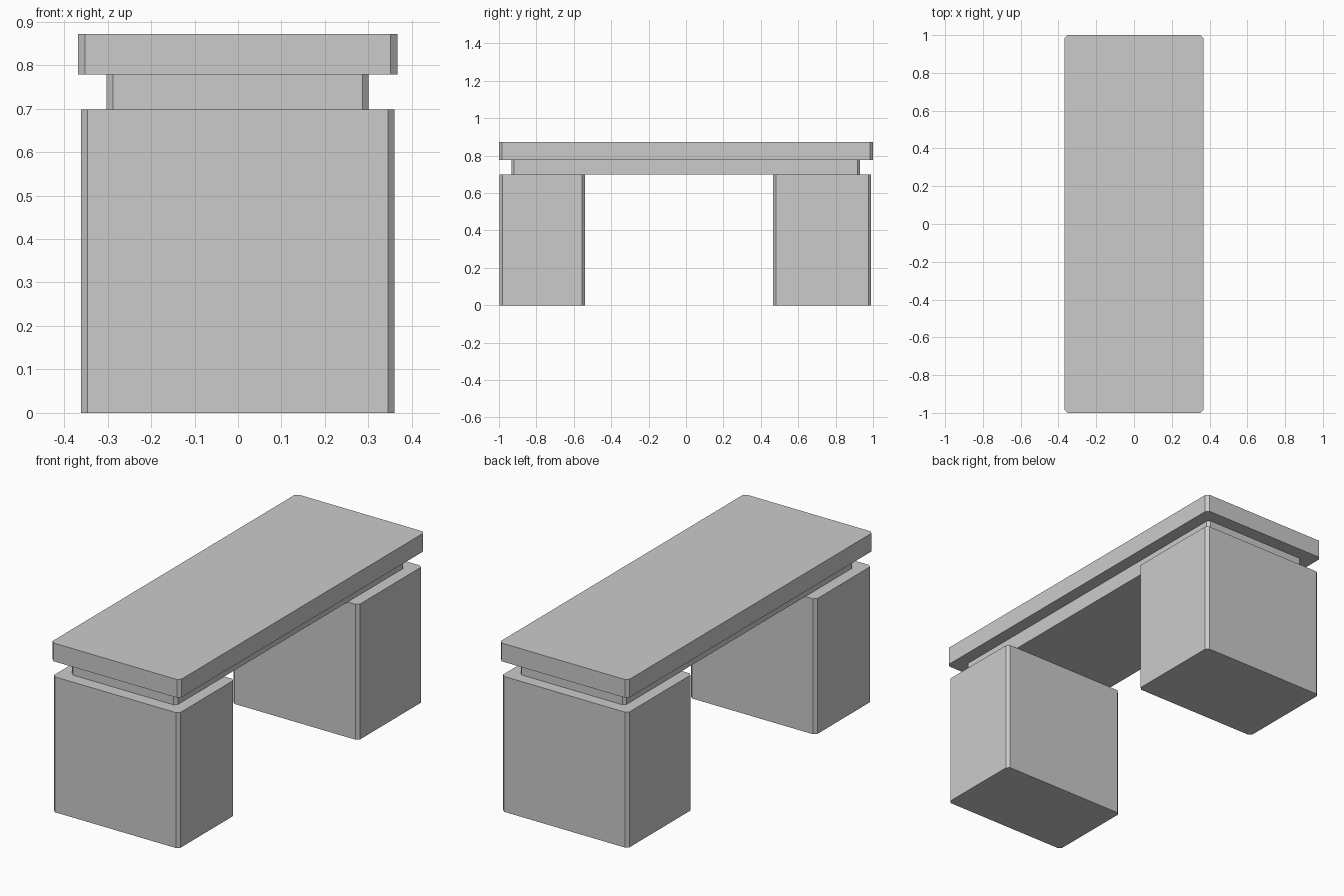
import bpy
import bmesh

cube = bpy.data.objects.get("Cube")
if cube:
    bpy.data.objects.remove(cube, do_unlink=True)

stone = bpy.data.materials.new("grey_stone")
stone.use_nodes = True
colour = (0.6, 0.6, 0.6, 1)
stone.diffuse_color = colour
stone.node_tree.nodes["Principled BSDF"].inputs["Base Color"].default_value = colour


def block(name, x, y, z, chamfer=0.015):
    """Box between (min, max) pairs, with its four upright edges chamfered."""
    bm = bmesh.new()
    bmesh.ops.create_cube(bm, size=1)
    for v in bm.verts:
        v.co = [lo + (c + 0.5) * (hi - lo) for c, (lo, hi) in zip(v.co, (x, y, z))]
    upright = [e for e in bm.edges
               if abs(e.verts[0].co.z - e.verts[1].co.z) > 0.01]
    bmesh.ops.bevel(bm, geom=upright, offset=chamfer, segments=1, affect='EDGES')
    mesh = bpy.data.meshes.new(name)
    bm.to_mesh(mesh)
    bm.free()
    mesh.materials.append(stone)
    obj = bpy.data.objects.new(name, mesh)
    bpy.context.collection.objects.link(obj)
    return obj


# Two supports of slightly different depth
block("front_support", (-0.361, 0.36), (-0.997, -0.54), (0, 0.698))
block("back_support", (-0.361, 0.36), (0.465, 0.99), (0, 0.698))
# Recessed slab under the seat
block("under_slab", (-0.302, 0.3), (-0.933, 0.93), (0.698, 0.778), 0.014)
# Seat slab
block("seat", (-0.368, 0.367), (-1, 1), (0.778, 0.872), 0.016)
